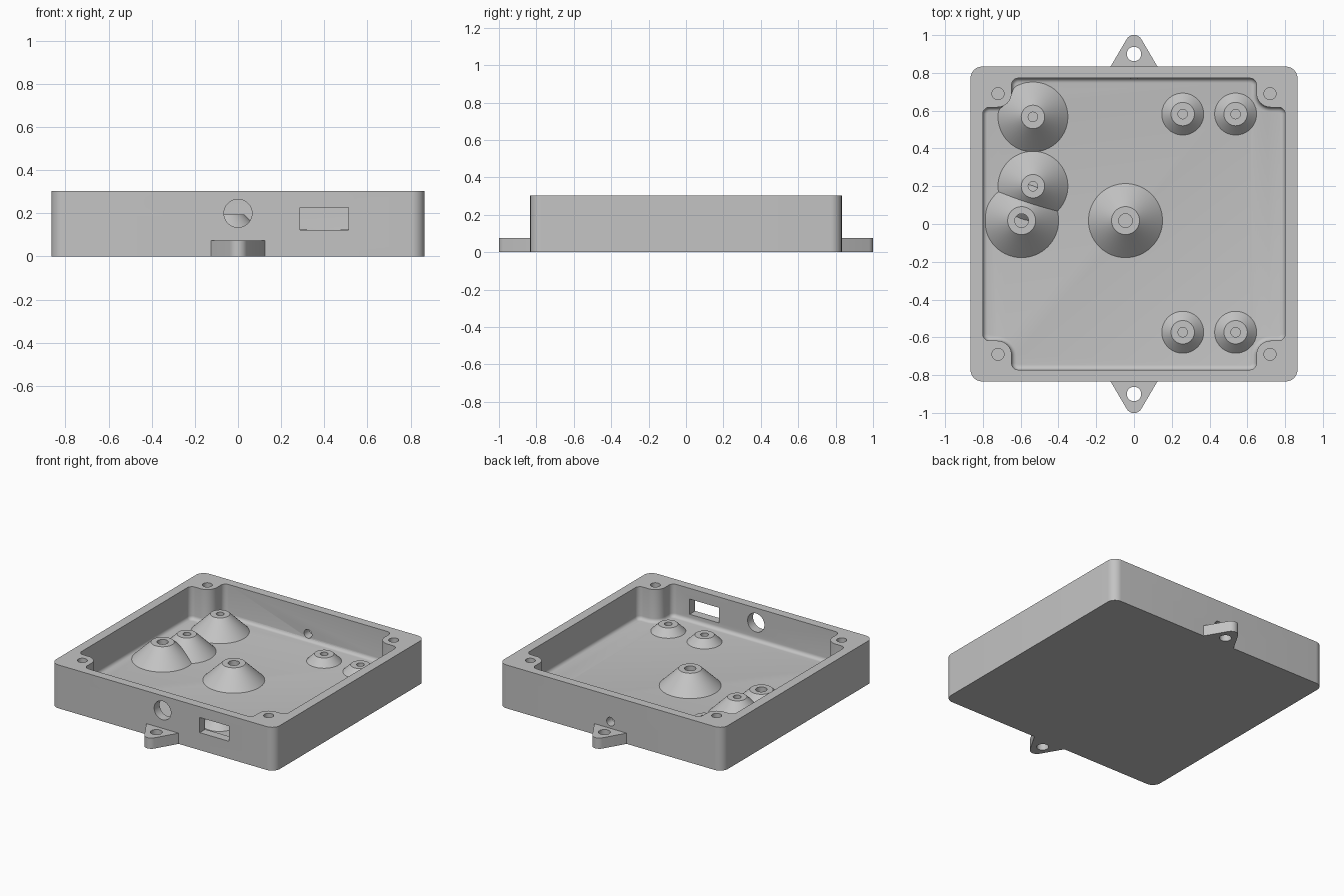
import bpy, bmesh, math
from mathutils import Vector, Matrix

if "Cube" in bpy.data.objects:
    bpy.data.objects.remove(bpy.data.objects["Cube"])

grey = bpy.data.materials.new("plain_grey")
grey.diffuse_color = (0.55, 0.55, 0.55, 1)
grey.use_nodes = True
grey.node_tree.nodes["Principled BSDF"].inputs["Base Color"].default_value = grey.diffuse_color

TOP, FLOOR = 0.303, 0.075


def rounded(points, seg=10):
    """Round each (x, y, radius) corner of a closed outline."""
    out = []
    for i, (x, y, r) in enumerate(points):
        p = Vector((x, y))
        a = (Vector(points[i - 1][:2]) - p).normalized()
        b = (Vector(points[(i + 1) % len(points)][:2]) - p).normalized()
        if r == 0:
            out.append(p)
            continue
        half = a.angle(b) / 2
        c = p + (a + b).normalized() * (r / math.sin(half))
        s = p + a * (r / math.tan(half)) - c
        e = p + b * (r / math.tan(half)) - c
        turn = math.atan2(s.x * e.y - s.y * e.x, s.dot(e))
        for k in range(seg + 1):
            out.append(c + Matrix.Rotation(turn * k / seg, 2) @ s)
    return out


def finish(name, bm):
    bmesh.ops.recalc_face_normals(bm, faces=bm.faces)
    mesh = bpy.data.meshes.new(name)
    bm.to_mesh(mesh)
    bm.free()
    mesh.materials.append(grey)
    ob = bpy.data.objects.new(name, mesh)
    bpy.context.collection.objects.link(ob)
    return ob


def prism(name, outline, z0, z1, fillet=0):
    bm = bmesh.new()
    base = bm.faces.new([bm.verts.new((p[0], p[1], z0)) for p in outline])
    ext = bmesh.ops.extrude_face_region(bm, geom=[base], use_keep_orig=True)
    bmesh.ops.translate(bm, vec=(0, 0, z1 - z0),
                        verts=[g for g in ext["geom"] if isinstance(g, bmesh.types.BMVert)])
    if fillet:
        bmesh.ops.recalc_face_normals(bm, faces=bm.faces)
        low = [e for e in bm.edges if all(v.co.z < z0 + 1e-5 for v in e.verts)]
        bmesh.ops.bevel(bm, geom=low, offset=fillet, segments=5,
                        profile=0.5, affect='EDGES')
    return finish(name, bm)


def rod(name, center, radius, depth, along_y=False):
    bm = bmesh.new()
    m = Matrix.Translation(center)
    if along_y:
        m = m @ Matrix.Rotation(math.pi / 2, 4, 'X')
    bmesh.ops.create_cone(bm, cap_ends=True, segments=40, radius1=radius,
                          radius2=radius, depth=depth, matrix=m)
    return finish(name, bm)


def select(ob):
    bpy.ops.object.select_all(action='DESELECT')
    ob.select_set(True)
    bpy.context.view_layer.objects.active = ob


def combine(ob, other, operation='DIFFERENCE'):
    mod = ob.modifiers.new("cut", 'BOOLEAN')
    mod.operation, mod.solver, mod.object = operation, 'EXACT', other
    select(ob)
    bpy.ops.object.modifier_apply(modifier=mod.name)
    bpy.data.objects.remove(other)


def smooth(ob):
    select(ob)
    bpy.ops.object.shade_smooth_by_angle(angle=math.radians(30))


# Outer case with rounded vertical corners
X, Y = 0.865, 0.833
case = prism("case", rounded([(-X, -Y, .06), (X, -Y, .06), (X, Y, .06), (-X, Y, .06)]), 0, TOP)

# Mounting ears on front and back
for s in (-1, 1):
    ear = [(-0.125, s * 0.80, 0), (-0.125, s * 0.832, 0), (0, s * 1.045, .045),
           (0.125, s * 0.832, 0), (0.125, s * 0.80, 0)]
    combine(case, prism("ear", rounded(ear), 0, 0.075), 'UNION')
    combine(case, rod("ear_hole", (0, s * 0.9, 0.04), 0.038, 0.2))

# Cavity, leaving a rounded screw post in each corner, with a floor fillet
IX, IY, PX, PY = 0.80, 0.772, 0.648, 0.618
corner = [(IX, PY, .035), (PX, PY, .075), (PX, IY, .035)]
cavity = []
for sx, sy in ((1, 1), (-1, 1), (-1, -1), (1, -1)):
    part = [(sx * x, sy * y, r) for x, y, r in corner]
    cavity += part if sx * sy > 0 else part[::-1]
combine(case, prism("cavity", rounded(cavity), FLOOR, 0.5, fillet=0.025))

# Screw holes in the posts
for sx in (-1, 1):
    for sy in (-1, 1):
        combine(case, rod("screw_hole", (sx * 0.72, sy * 0.69, TOP), 0.032, 0.4))

# Wall openings: round port and window in front, small port at the back
combine(case, rod("round_port", (0, -0.80, 0.2), 0.065, 0.2, True))
combine(case, rod("small_port", (0, 0.80, 0.122), 0.03, 0.2, True))
window = [(0.287, -0.95), (0.512, -0.95), (0.512, -0.7), (0.287, -0.7)]
combine(case, prism("window", window, 0.122, 0.228))
smooth(case)


def standoff(name, x, y, base, top, hole, height):
    """Conical standoff with a blind screw hole."""
    n = 64
    prof = [(hole, FLOOR + 0.002), (hole, FLOOR + height), (top, FLOOR + height),
            (base, FLOOR), (base, FLOOR - 0.01)]
    bm = bmesh.new()
    rings = [[bm.verts.new((x + r * math.cos(2 * math.pi * k / n),
                            y + r * math.sin(2 * math.pi * k / n), z))
              for k in range(n)] for r, z in prof]
    for a, b in zip(rings, rings[1:]):
        for k in range(n):
            j = (k + 1) % n
            bm.faces.new((a[k], a[j], b[j], b[k]))
    bm.faces.new(rings[0])
    bm.faces.new(rings[-1])
    smooth(finish(name, bm))


# Tall standoffs
for x, y in ((-0.045, 0.018), (-0.595, 0.018)):
    standoff("tall_standoff", x, y, 0.196, 0.074, 0.036, 0.12)
for y in (0.567, 0.2):
    standoff("side_standoff", -0.535, y, 0.185, 0.062, 0.025, 0.122)

# Short standoffs
for x in (0.258, 0.538):
    for y in (-0.573, 0.582):
        standoff("short_standoff", x, y, 0.111, 0.062, 0.025, 0.049)
